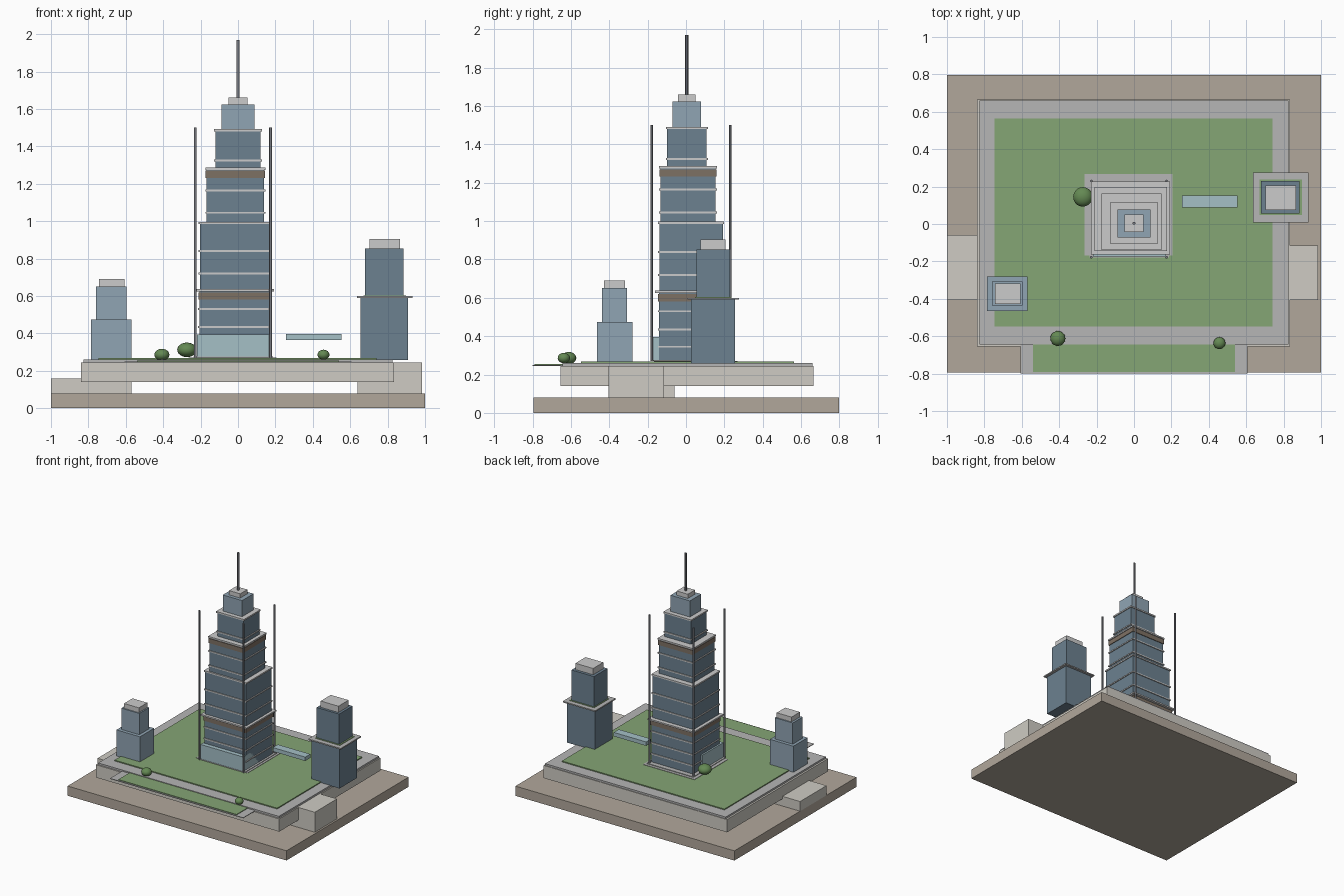
import bpy

if "Cube" in bpy.data.objects:
    bpy.data.objects.remove(bpy.data.objects["Cube"])


def material(name, r, g, b):
    # display colour (0-255) converted to linear
    m = bpy.data.materials.new(name)
    m.diffuse_color = (*[(c / 255) ** 2.2 for c in (r, g, b)], 1)
    m.use_nodes = True
    m.node_tree.nodes["Principled BSDF"].inputs["Base Color"].default_value = m.diffuse_color
    return m


SOIL = material("soil", 176, 166, 154)
STONE = material("stone", 205, 202, 194)
DECK = material("deck", 180, 180, 180)
PALE = material("pale", 200, 200, 198)
GRASS = material("grass", 132, 164, 116)
LEAF = material("leaf", 100, 136, 84)
GLASS = material("glass", 108, 128, 143)
LIGHT = material("light_glass", 143, 163, 178)
LOBBY = material("lobby_glass", 163, 190, 197)
BRONZE = material("bronze", 125, 112, 100)
METAL = material("metal", 120, 122, 128)


def box(name, x, y, z, mat):
    """Box from (min, max) spans."""
    bpy.ops.mesh.primitive_cube_add(size=1, location=[(a + b) / 2 for a, b in (x, y, z)])
    o = bpy.context.object
    o.name = name
    o.scale = [b - a for a, b in (x, y, z)]
    bpy.ops.object.transform_apply(location=False, rotation=False, scale=True)
    o.data.materials.append(mat)
    return o


def grow(span, d):
    return (span[0] - d, span[1] + d)


def rod(name, x, y, z0, z1, r, mat):
    bpy.ops.mesh.primitive_cylinder_add(vertices=12, radius=r, depth=z1 - z0,
                                        location=(x, y, (z0 + z1) / 2))
    o = bpy.context.object
    o.name = name
    o.data.materials.append(mat)
    bpy.ops.object.shade_smooth_by_angle()


# Ground slab, raised podium and its side blocks
box("ground_slab", (-1, 1), (-.795, .797), (0, .08), SOIL)
box("podium", (-.84, .835), (-.655, .665), (.14, .245), STONE)
box("left_block", (-1, -.57), (-.405, -.06), (0, .16), STONE)
box("right_block", (.64, .985), (-.405, -.115), (.08, .245), STONE)
box("podium_deck", (-.825, .825), (-.645, .66), (.245, .26), DECK)
box("lawn", (-.745, .74), (-.547, .563), (.26, .268), GRASS)
box("front_terrace", (-.608, .608), (-.80, -.60), (.245, .25), DECK)
box("front_terrace_lawn", (-.54, .54), (-.79, -.61), (.25, .255), GRASS)

# Main tower base
box("tower_plaza", (-.265, .205), (-.168, .268), (.264, .271), DECK)
box("tower_plinth", (-.238, .187), (-.178, .244), (.27, .276), DECK)
box("tower_lobby", (-.22, .17), (-.175, .1), (.27, .395), LOBBY)

# Main tower tiers: x span, y span, z span, floor band heights
tiers = [
    ((-.207, .17), (-.14, .205), (.27, .63), (.345, .435, .53)),
    ((-.203, .17), (-.138, .192), (.63, .99), (.72, .84)),
    ((-.168, .14), (-.133, .155), (.99, 1.28), (1.045, 1.165)),
    ((-.12, .12), (-.098, .107), (1.28, 1.485), (1.325,)),
]
for i, (x, y, z, bands) in enumerate(tiers, 1):
    box(f"tower_tier_{i}", x, y, z, GLASS)
    for k, h in enumerate(bands, 1):
        box(f"tier_{i}_floor_band_{k}", grow(x, .007), grow(y, .007), (h - .005, h + .005), PALE)
    # projecting ledge on top of the tier
    d = .022 if i == 1 else .007
    box(f"tier_{i}_ledge", grow(x, d), grow(y, d), (z[1] - .005, z[1] + .007), PALE)
    # bronze service floor on the first and third tiers
    if i in (1, 3):
        box(f"tier_{i}_service_floor", grow(x, .005), grow(y, .005),
            (z[1] - .048, z[1] - .01), BRONZE)

# Crown and spire
box("tower_crown", (-.089, .087), (-.071, .077), (1.485, 1.625), LIGHT)
box("tower_cap", (-.052, .05), (-.043, .05), (1.625, 1.66), PALE)
rod("spire", 0, .004, 1.66, 1.97, .008, METAL)

# Four corner masts
for x in (-.228, .174):
    for y in (-.178, .23):
        rod("corner_mast", x, y, .27, 1.5, .007, METAL)

# Right tower with a garden ledge
box("right_tower_lower", (.655, .91), (.025, .255), (.257, .59), GLASS)
box("right_tower_ledge", (.637, .932), (.008, .276), (.59, .6), DECK)
box("right_tower_garden", (.672, .898), (.047, .238), (.6, .604), GRASS)
box("right_tower_upper", (.68, .885), (.055, .23), (.6, .853), GLASS)
box("right_tower_cap", (.703, .865), (.075, .207), (.853, .905), PALE)

# Left tower
box("left_tower_lower", (-.785, -.57), (-.465, -.28), (.257, .475), LIGHT)
box("left_tower_upper", (-.76, -.596), (-.437, -.307), (.475, .65), LIGHT)
box("left_tower_cap", (-.742, -.607), (-.427, -.317), (.65, .69), PALE)

# Glass bridge
box("sky_bridge", (.257, .553), (.087, .153), (.365, .397), LOBBY)

# Trees: x, y, z, radius, half height
for x, y, z, r, h in ((-.273, .145, .312, .052, .039),
                      (-.407, -.612, .286, .04, .032),
                      (.457, -.637, .286, .032, .027)):
    bpy.ops.mesh.primitive_uv_sphere_add(segments=20, ring_count=12, radius=1, location=(x, y, z))
    tree = bpy.context.object
    tree.name = "tree"
    tree.scale = (r, r, h)
    tree.data.materials.append(LEAF)
    bpy.ops.object.shade_smooth()
